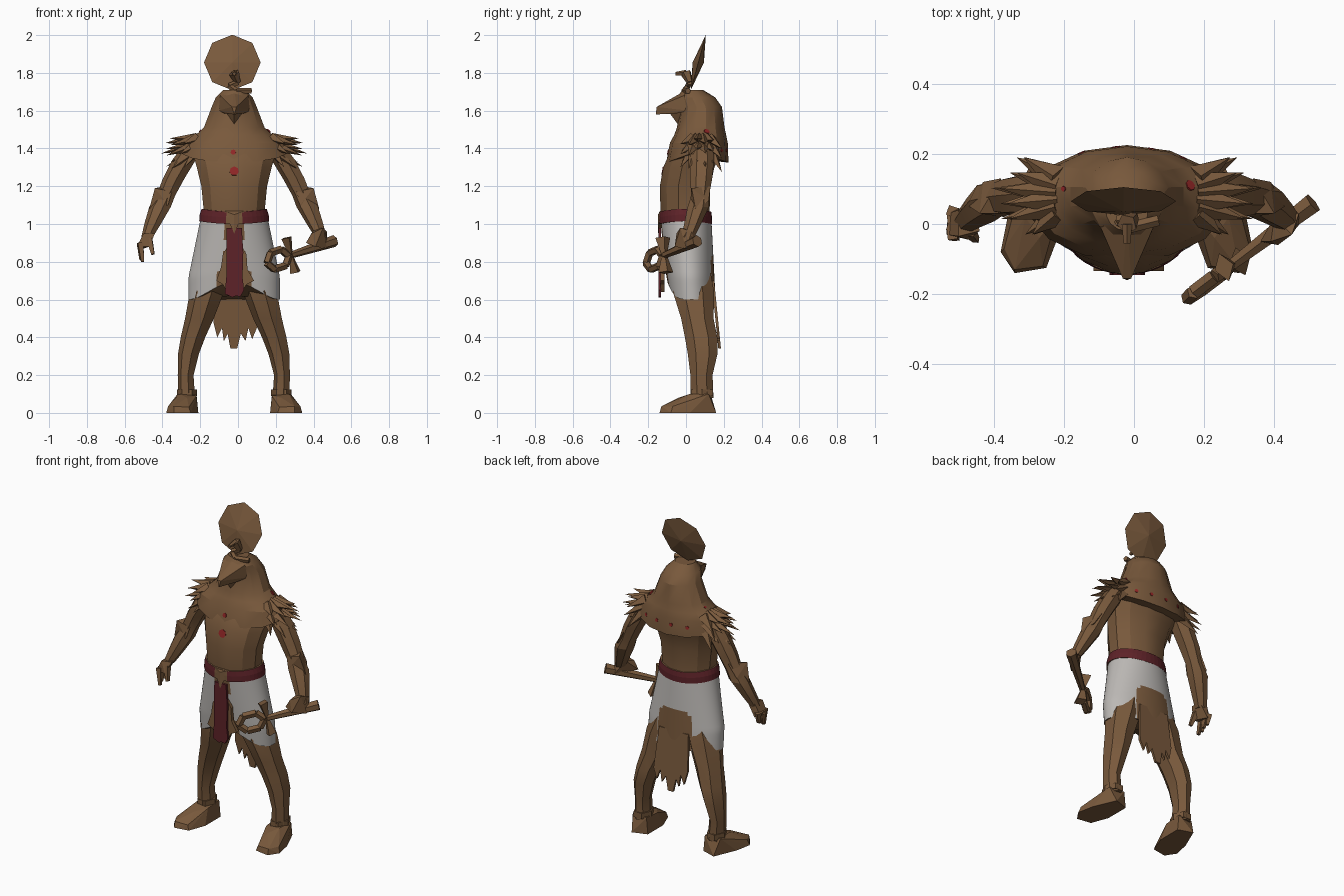
import bpy, bmesh, math
from mathutils import Vector
from mathutils.bvhtree import BVHTree

if "Cube" in bpy.data.objects:
    bpy.data.objects.remove(bpy.data.objects["Cube"])

CX = -0.02  # symmetry line of the body


def material(name, rgb):
    m = bpy.data.materials.new(name)
    m.use_nodes = True
    m.diffuse_color = (*rgb, 1)
    bsdf = m.node_tree.nodes["Principled BSDF"]
    bsdf.inputs["Base Color"].default_value = (*rgb, 1)
    bsdf.inputs["Roughness"].default_value = 0.9
    return m


BROWN = material("brown skin", (0.19, 0.10, 0.045))
WHITE = material("white linen", (0.50, 0.48, 0.46))
RED = material("dark red cloth", (0.11, 0.016, 0.021))
BEAD = material("red bead", (0.29, 0.02, 0.02))


def finish(name, bm, mats, smooth=None):
    bmesh.ops.recalc_face_normals(bm, faces=bm.faces)
    me = bpy.data.meshes.new(name)
    bm.to_mesh(me)
    bm.free()
    ob = bpy.data.objects.new(name, me)
    bpy.context.collection.objects.link(ob)
    for m in mats:
        me.materials.append(m)
    if smooth:
        bpy.ops.object.select_all(action='DESELECT')
        ob.select_set(True)
        bpy.context.view_layer.objects.active = ob
        bpy.ops.object.shade_smooth_by_angle(angle=math.radians(smooth))
    return ob


def loft(name, rings, n, mats=(BROWN,), smooth=None, shift=None, rule=None):
    """Skin horizontal elliptical rings (x, y, z, rx, ry)."""
    bm = bmesh.new()
    rows = []
    for k, (x, y, z, rx, ry) in enumerate(rings):
        row = []
        for i in range(n):
            a = 2 * math.pi * (i + .5) / n
            dz = shift(k, a) if shift else 0
            row.append(bm.verts.new((x + rx * math.cos(a), y + ry * math.sin(a), z + dz)))
        rows.append(row)
    for a, b in zip(rows, rows[1:]):
        for i in range(n):
            j = (i + 1) % n
            bm.faces.new((a[i], a[j], b[j], b[i]))
    caps = [bm.faces.new(rows[0]), bm.faces.new(rows[-1])]
    if rule:
        for f in bm.faces:
            f.material_index = rule(f.calc_center_median())
    bmesh.ops.poke(bm, faces=caps)
    return finish(name, bm, mats, smooth)


def hull(name, pts):
    bm = bmesh.new()
    for p in pts:
        bm.verts.new(p)
    bmesh.ops.convex_hull(bm, input=bm.verts)
    for v in [v for v in bm.verts if not v.link_faces]:
        bm.verts.remove(v)
    return finish(name, bm, [BROWN])


def bar(name, p, q, r1, r2, n=5, flat=1.0, mat=BROWN):
    """Tapered rod from p to q; flat squeezes one axis."""
    p, q = Vector(p), Vector(q)
    rot = (q - p).to_track_quat('Z', 'Y').to_matrix()
    bm = bmesh.new()
    bmesh.ops.create_cone(bm, cap_ends=True, segments=n, radius1=r1, radius2=r2, depth=(q - p).length)
    for v in bm.verts:
        v.co = (p + q) / 2 + rot @ Vector((v.co.x, v.co.y * flat, v.co.z))
    return finish(name, bm, [mat])


def plate(name, outline, y, thick, mat, lean=0):
    """Thin cloth; lean moves it backwards below its top."""
    top = max(z for _, z in outline)
    bm = bmesh.new()
    f = bm.faces.new([bm.verts.new((x, y + lean * (top - z), z)) for x, z in outline])
    new = bmesh.ops.extrude_face_region(bm, geom=[f])["geom"]
    for v in new:
        if isinstance(v, bmesh.types.BMVert):
            v.co.y += thick
    return finish(name, bm, [mat])


# Torso
torso = loft("torso", [(CX, 0, .95, .17, .13), (CX, -.005, 1.08, .168, .135), (CX, -.005, 1.2, .18, .138),
                       (CX, .015, 1.3, .205, .14), (CX, .045, 1.37, .225, .14), (CX, .06, 1.44, .23, .1),
                       (CX, .06, 1.5, .14, .08)], 12, smooth=25)

# Hooded feather cape with a dipping hem at front and back
cape = loft("hooded_cape", [(CX, .06, 1.385, .285, .165), (CX, .068, 1.43, .265, .153), (CX, .075, 1.47, .21, .138),
                            (CX, .078, 1.51, .165, .126), (CX, .08, 1.62, .122, .11), (CX, .055, 1.67, .1, .1),
                            (CX, .035, 1.71, .06, .055)], 14, smooth=25,
            shift=lambda k, a: -.06 * abs(math.sin(a)) if k == 0 else 0)

# Falcon head with beak
hull("beak_head", [(CX, .02, 1.72)] + [(CX + s * a, y, z) for s in (-1, 1) for a, y, z in
     ((.075, -.01, 1.68), (.085, .01, 1.6), (.045, -.08, 1.65), (.05, -.05, 1.585), (.012, -.155, 1.62))]
     + [(CX, -.16, 1.58)])
hull("beak_lower", [(CX - .06, -.01, 1.6), (CX + .06, -.01, 1.6), (CX, -.085, 1.585), (CX, -.045, 1.53),
                    (CX, .03, 1.52)])

# Sun disc: leaning eight-sided lens
bm = bmesh.new()
rim = [bm.verts.new((-.03 + .15 * math.sin(a), .065 + .04 * math.cos(a), 1.855 + .147 * math.cos(a)))
       for a in [2 * math.pi * i / 8 for i in range(8)]]
for off in (-.03, .03):
    c = bm.verts.new((-.03, .065 + off, 1.855))
    for i in range(8):
        bm.faces.new((rim[i], rim[(i + 1) % 8], c))
finish("sun_disc", bm, [BROWN])

# Small rearing snake on the brow
snake = [(.07, .01, 1.705), (-.01, -.01, 1.705), (-.045, .01, 1.73), (0, .02, 1.75), (-.02, .0, 1.8), (-.02, -.055, 1.795)]
for i, (p, q) in enumerate(zip(snake, snake[1:])):
    bar("snake_part", p, q, .016, .016 if i < 3 else .01 if i == 4 else .03, 5)


# Shorts: white with brown gaps at front and back
def shorts_colour(c):
    d = abs(c.x - CX)
    if c.y < 0:
        return 1 if d < .045 + .3 * max(0, .86 - c.z) else 0
    return 1 if (d / .115) ** 4 + ((c.z - .6) / .24) ** 4 < 1 else 0


rows = []
for i in range(21):
    t = i / 20
    rows.append((CX, .03 * t, 1.02 - .42 * t, .18 + .062 * min(1, t * 1.4), .135 - .008 * t))
loft("shorts", rows, 56, (WHITE, BROWN), smooth=30, rule=shorts_colour,
     shift=lambda k, a: .09 * (k / 20) ** 3 * max(0, -math.sin(a)) ** 4)

# Belt, open at the front
loft("belt", [(CX, -.003, 1.0, .186, .14), (CX, -.003, 1.035, .183, .141), (CX, -.004, 1.065, .173, .138)], 40,
     (RED, BROWN), rule=lambda c: 1 if c.y < 0 and abs(c.x - CX) < .1 * (c.z - .98) + .045 else 0,
     shift=lambda k, a: .015 * math.cos(a) ** 2)
hull("belt_point", [(CX - .055, -.135, 1.07), (CX + .055, -.135, 1.07), (CX, -.148, 1.05), (CX, -.148, .95),
                    (CX, -.12, 1.0)])

# Front sash and its ragged backing
plate("front_sash", [(-.06, .98), (.02, .98), (.028, .85), (.024, .72), (.032, .65), (.012, .615), (-.01, .62),
                     (-.03, .612), (-.07, .63), (-.062, .72), (-.062, .85)], -.146, .014, RED)
plate("sash_backing", [(-.045, .9), (.01, .9), (.045, .84), (.05, .76), (.085, .7), (.045, .68), (.02, .64),
                       (-.06, .64), (-.08, .68), (-.115, .7), (-.09, .77), (-.08, .84)], -.134, .02, BROWN)

# Ragged tail cloth behind the legs
plate("tail_cloth", [(-.12, .7), (.08, .7), (.095, .52), (.1, .45), (.075, .39), (.055, .45), (.04, .38), (.015, .42),
                     (-.005, .34), (-.04, .34), (-.055, .42), (-.075, .38), (-.085, .45), (-.11, .4), (-.13, .48)],
      .135, .014, BROWN, lean=.1)

for side, s in (("left", 1), ("right", -1)):
    def m(d, y, z):
        return (CX + s * d, y, z)

    def limb(name, rings, n):
        loft(name, [(*m(d, y, z), rx, ry) for d, y, z, rx, ry in rings], n, smooth=20)

    # Leg and foot
    limb(side + "_leg", [(.1, .03, .76, .09, .1), (.14, .04, .64, .095, .112), (.18, .06, .5, .08, .088),
                         (.215, .08, .4, .068, .088), (.24, .088, .31, .058, .08), (.255, .082, .2, .044, .06),
                         (.25, .085, .08, .047, .062)], 7)
    hull(side + "_foot", [m(*p) for p in (
        (.23, -.125, 0), (.32, -.14, 0), (.36, -.08, 0), (.34, .02, 0), (.28, .16, 0), (.19, .13, 0), (.19, -.02, 0),
        (.24, -.12, .03), (.32, -.13, .035), (.35, -.07, .035), (.2, .02, .09), (.29, .02, .1), (.3, .12, .1),
        (.2, .13, .1), (.25, -.04, .08))])
    hull(side + "_ankle_cuff", [m(.25 + .054 * math.cos(a), .085 + .068 * math.sin(a), z)
                                for z in (.09, .125) for a in [i * math.pi / 3 for i in range(6)]])

    # Arm
    limb(side + "_arm", [(.21, .085, 1.43, .05, .06), (.262, .085, 1.34, .065, .065), (.318, .08, 1.24, .06, .06),
                         (.36, .075, 1.15, .052, .048), (.39, .065, 1.09, .06, .058), (.43, .035, 1.0, .046, .046),
                         (.46, .01, .93, .032, .036)], 7)
    hull(side + "_elbow_guard", [m(*p) for p in ((.33, .03, 1.17), (.42, .03, 1.19), (.36, .13, 1.2),
                                                 (.41, .12, 1.12), (.35, .02, 1.1), (.45, .05, 1.08))])

    # Shoulder feathers fanned in three layers
    for layer in range(3):
        for i in range(6):
            t = i / 5
            fan = math.sin(math.pi * t)
            odd = i % 2
            reach = (.27, .29, .265)[layer] + .075 * fan + .025 * odd
            tip = m(reach, -.03 + .22 * t, (1.425, 1.37, 1.3)[layer] + .03 * fan - .025 * odd)
            bar(side + "_shoulder_feather", m(.2, .03 + .1 * t, 1.45 - .03 * layer), tip, .04, 0, 4, .8)

# Open right hand
hull("right_palm", [(-.5, -.035, .95), (-.44, -.02, .95), (-.5, .04, .95), (-.45, .04, .95), (-.535, -.03, .88),
                    (-.47, -.045, .88), (-.53, .03, .88), (-.5, .045, .87)])
for i in range(4):
    bar("right_finger", (-.518, -.03 + .022 * i, .9), (-.505 - .008 * (i % 2), -.04 + .022 * i, .80 + .012 * i), .02, .011, 4)
bar("right_thumb", (-.47, -.02, .92), (-.45, -.045, .84), .022, .012, 4)

# Left fist holding the looped cross
hull("left_fist", [(.39, -.05, .95), (.45, -.03, .98), (.47, .03, .96), (.4, .02, .97), (.36, -.05, .9),
                   (.41, -.06, .88), (.47, .0, .87), (.45, .05, .89)])
mid = Vector((.28, -.115, .835))
end = Vector((.51, .06, .91))
bar("cross_handle", mid, end, .018, .032, 6)
axis = (mid - end).normalized()
up = Vector((-.13, .0, .98))
up = (up - axis * up.dot(axis)).normalized()
for d in (1, -1):
    bar("cross_arm", mid, mid + up * d * .095, .014, .042, 4, .7)
centre = mid + axis * .09
ring = [centre + axis * .075 * math.cos(a) + up * .052 * math.sin(a) for a in [i * math.pi / 3 for i in range(6)]]
for i in range(6):
    bar("cross_loop", ring[i], ring[(i + 1) % 6], .021, .021, 5)


# Red beads laid on the cape and chest
def bead(ob, origin, direction, r):
    tree = BVHTree.FromPolygons([v.co for v in ob.data.vertices], [p.vertices for p in ob.data.polygons])
    loc, nor, _, _ = tree.ray_cast(Vector(origin), Vector(direction))
    if loc:
        bar("bead", loc - nor * .003, loc + nor * .003, r, r, 7, mat=BEAD)


bead(cape, (-.025, -1, 1.38), (0, 1, 0), .014)
bead(torso, (-.02, -1, 1.28), (0, 1, 0), .025)
bead(cape, (.16, .11, 3), (0, 0, -1), .016)
bead(cape, (-.2, .1, 3), (0, 0, -1), .008)
for x in (-.15, -.05, .05, .14):
    bead(cape, (x, 1, 1.39), (0, -1, 0), .011)
